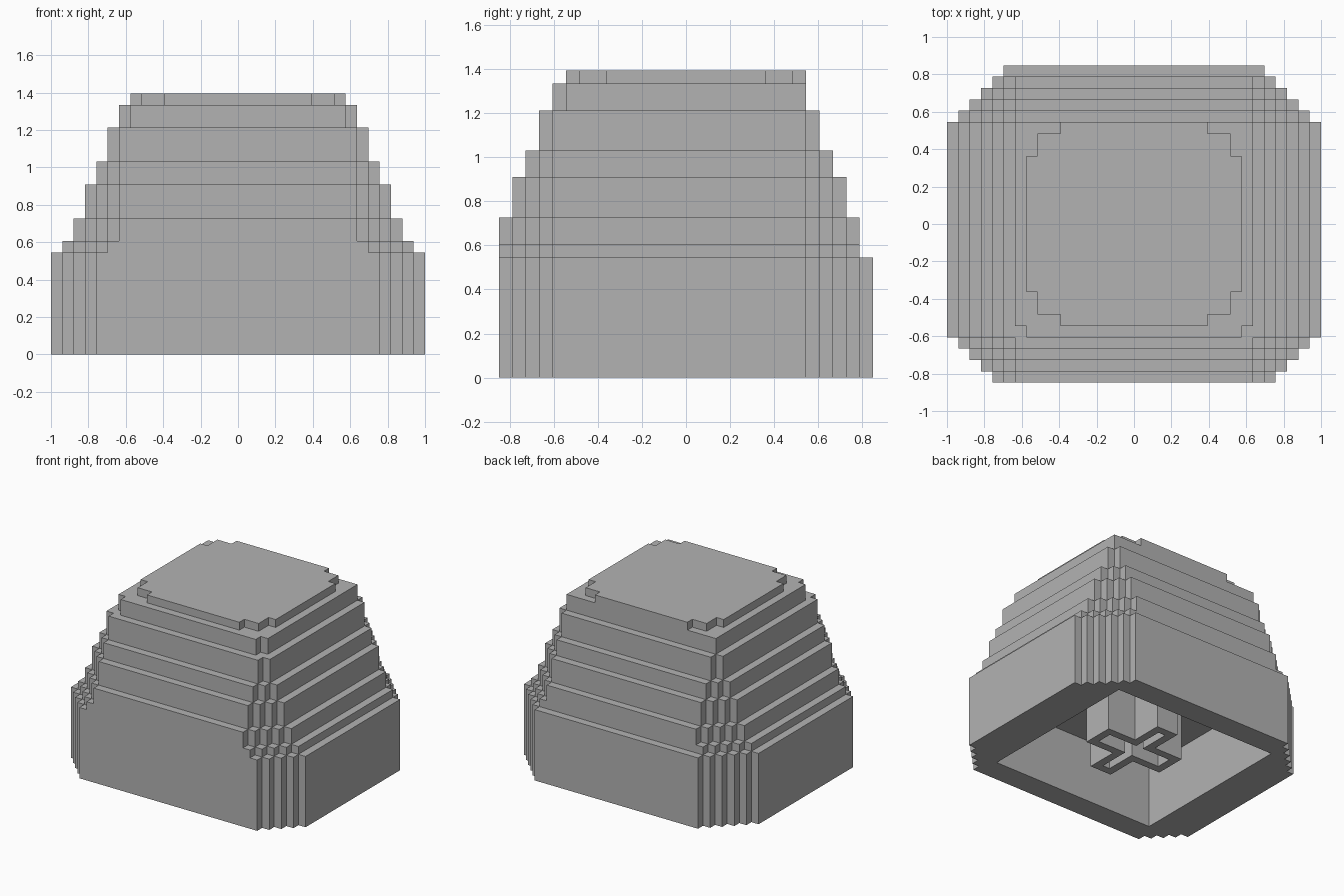
import bpy
import bmesh

U = 2 / 33  # size of one block

if "Cube" in bpy.data.objects:
    bpy.data.objects.remove(bpy.data.objects["Cube"], do_unlink=True)

grey = bpy.data.materials.new("plain grey")
grey.use_nodes = True
GREY = (0.45, 0.45, 0.45, 1)
grey.diffuse_color = GREY
grey.node_tree.nodes["Principled BSDF"].inputs["Base Color"].default_value = GREY


def finish(bm, name):
    bmesh.ops.recalc_face_normals(bm, faces=bm.faces[:])
    mesh = bpy.data.meshes.new(name)
    bm.to_mesh(mesh)
    bm.free()
    mesh.materials.append(grey)
    obj = bpy.data.objects.new(name, mesh)
    bpy.context.collection.objects.link(obj)
    return obj


def outline(rows):
    """Mirrored plan outline from (half width, y start, y end) rows."""
    right = [(h, y) for h, y0, y1 in rows for y in (y0, y1)]
    return right + [(-x, y) for x, y in reversed(right)]


def prism(name, rows, z0, z1):
    bm = bmesh.new()
    base = bm.faces.new([bm.verts.new((x * U, y * U, z0 * U)) for x, y in outline(rows)])
    top = bmesh.ops.extrude_face_region(bm, geom=[base], use_keep_orig=True)["geom"]
    verts = [v for v in top if isinstance(v, bmesh.types.BMVert)]
    bmesh.ops.translate(bm, verts=verts, vec=(0, 0, (z1 - z0) * U))
    return finish(bm, name)


def stepped(half, front, back):
    """Rows of a terrace whose corners are cut by one-block steps."""
    n = front - 10
    rows = [(half - n + k, k - front, k - front + 1) for k in range(n)]
    rows.append((half, -10, 9))
    return rows + [(half - 1 - k, 9 + k, 10 + k) for k in range(back - 9)]


def combine(target, other, operation):
    mod = target.modifiers.new(operation.lower(), 'BOOLEAN')
    mod.operation = operation
    mod.solver = 'EXACT'
    mod.object = other
    with bpy.context.temp_override(object=target, active_object=target):
        bpy.ops.object.modifier_apply(modifier=mod.name)
    bpy.data.objects.remove(other, do_unlink=True)


# Terraced cap: rows of each level and its top height
levels = [
    (stepped(15.5, 14, 13), 10),
    (stepped(14.5, 14, 13), 12),
    (stepped(13.5, 13, 12), 15),
    (stepped(12.5, 12, 11), 17),
    (stepped(11.5, 11, 10), 20),
    ([(9.5, -10, -9), (10.5, -9, 9)], 22),
    ([(6.5, -9, -8), (8.5, -8, -6), (9.5, -6, 6), (8.5, 6, 8), (6.5, 8, 9)], 23),
]
cap = prism("cap", stepped(16.5, 14, 14), 0, 9)
below = 9
for rows, top in levels:
    combine(cap, prism("terrace", rows, below - 0.5, top), 'UNION')
    below = top

# Hollow underside
combine(cap, prism("cavity", [(11.5, -11, 11)], -1, 8), 'DIFFERENCE')

# Hollow cross-shaped stem hanging inside the cavity
bm = bmesh.new()


def cross_loop(inset, z):
    wx, wy, ax, ay = (v - inset for v in (1.5, 2, 5.5, 6))
    rows = [(wx, -ay, -wy), (ax, -wy, wy), (wx, wy, ay)]
    return [bm.verts.new((x * U, y * U, z * U)) for x, y in outline(rows)]


loops = [cross_loop(0, 8), cross_loop(0, 1), cross_loop(1, 1), cross_loop(1, 8)]
for a, b in zip(loops, loops[1:]):
    for i in range(len(a)):
        j = (i + 1) % len(a)
        bm.faces.new((a[i], a[j], b[j], b[i]))
finish(bm, "stem")
